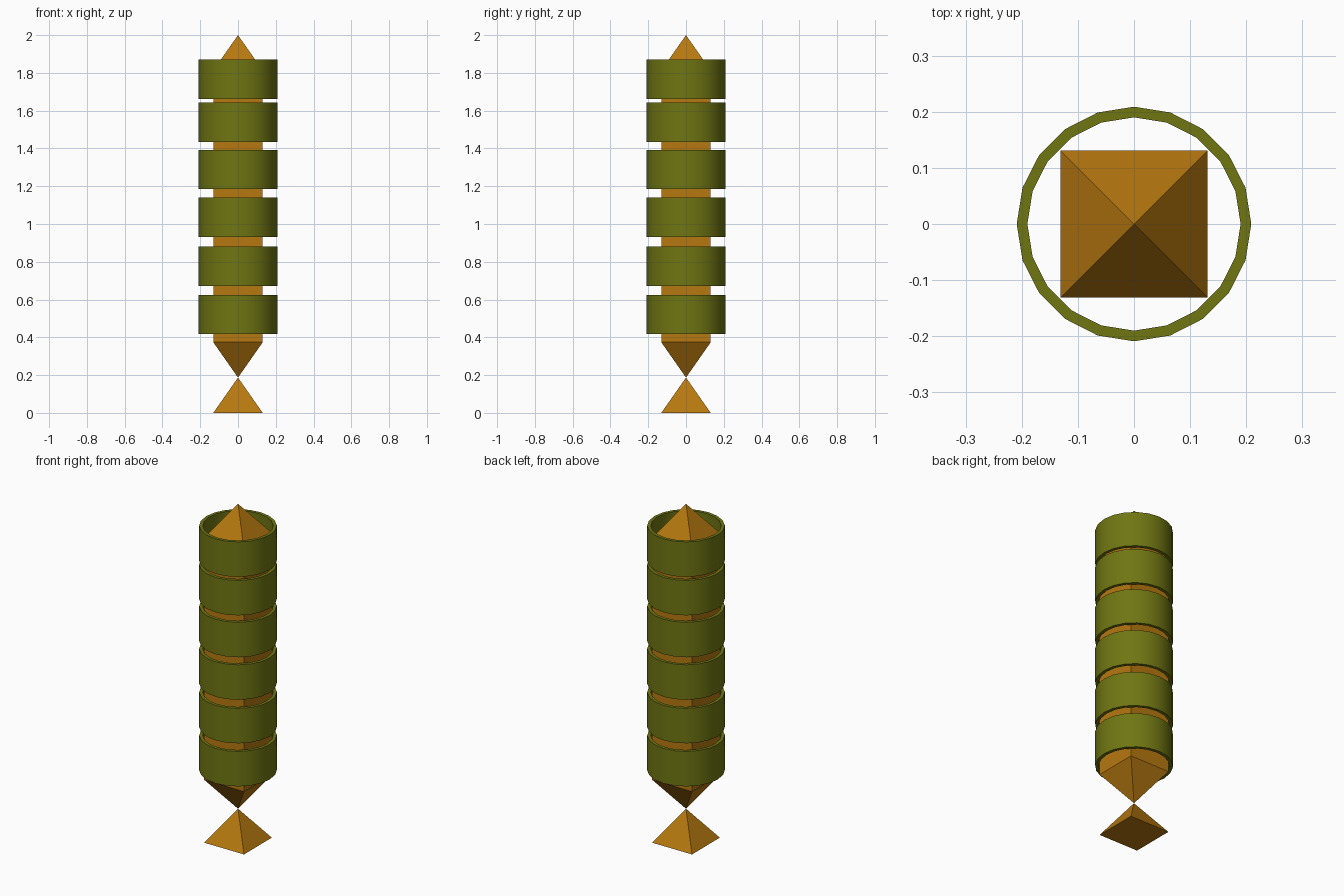
import bpy, bmesh, math

cube = bpy.data.objects.get("Cube")
if cube:
    bpy.data.objects.remove(cube, do_unlink=True)


def material(name, rgb):
    m = bpy.data.materials.new(name)
    m.use_nodes = True
    m.diffuse_color = (*rgb, 1)
    m.node_tree.nodes["Principled BSDF"].inputs["Base Color"].default_value = (*rgb, 1)
    return m


gold = material("amber gold", (0.47, 0.19, 0.005))
green = material("olive green", (0.16, 0.18, 0.006))


def lathe(name, profile, sides, start, mat, closed=False):
    """Revolve (radius, height) points; a zero radius makes a single tip."""
    bm = bmesh.new()
    loops = []
    for r, z in profile:
        if r == 0:
            loops.append([bm.verts.new((0, 0, z))] * sides)
        else:
            angles = [start + math.tau * i / sides for i in range(sides)]
            loops.append([bm.verts.new((r * math.cos(a), r * math.sin(a), z)) for a in angles])
    pairs = list(zip(loops, loops[1:]))
    if closed:
        pairs.append((loops[-1], loops[0]))
    for low, high in pairs:
        for i in range(sides):
            j = (i + 1) % sides
            bm.faces.new(dict.fromkeys((low[i], low[j], high[j], high[i])))
    if not closed and profile[0][0] > 0:
        bm.faces.new(loops[0][::-1])
    bmesh.ops.recalc_face_normals(bm, faces=bm.faces)
    mesh = bpy.data.meshes.new(name)
    bm.to_mesh(mesh)
    bm.free()
    mesh.materials.append(mat)
    obj = bpy.data.objects.new(name, mesh)
    bpy.context.collection.objects.link(obj)
    return obj


# Square core with a pyramid at each end, balanced on a pyramid foot
corner = 0.131 * math.sqrt(2)
tip = 0.187
lathe("core", [(0, tip), (corner, 2 * tip), (corner, 2 - tip), (0, 2)], 4, math.pi / 4, gold)
lathe("foot", [(corner, 0), (0, tip)], 4, math.pi / 4, gold)

# Six open hoops around the core
outer, inner, height = 0.209, 0.19, 0.208
for n, z in enumerate((0.417, 0.673, 0.932, 1.185, 1.434, 1.663)):
    profile = [(outer, z), (outer, z + height), (inner, z + height), (inner, z)]
    hoop = lathe(f"hoop_{n + 1}", profile, 20, 0, green, closed=True)
    bpy.ops.object.select_all(action="DESELECT")
    hoop.select_set(True)
    bpy.context.view_layer.objects.active = hoop
    bpy.ops.object.shade_smooth_by_angle(angle=math.radians(30))
